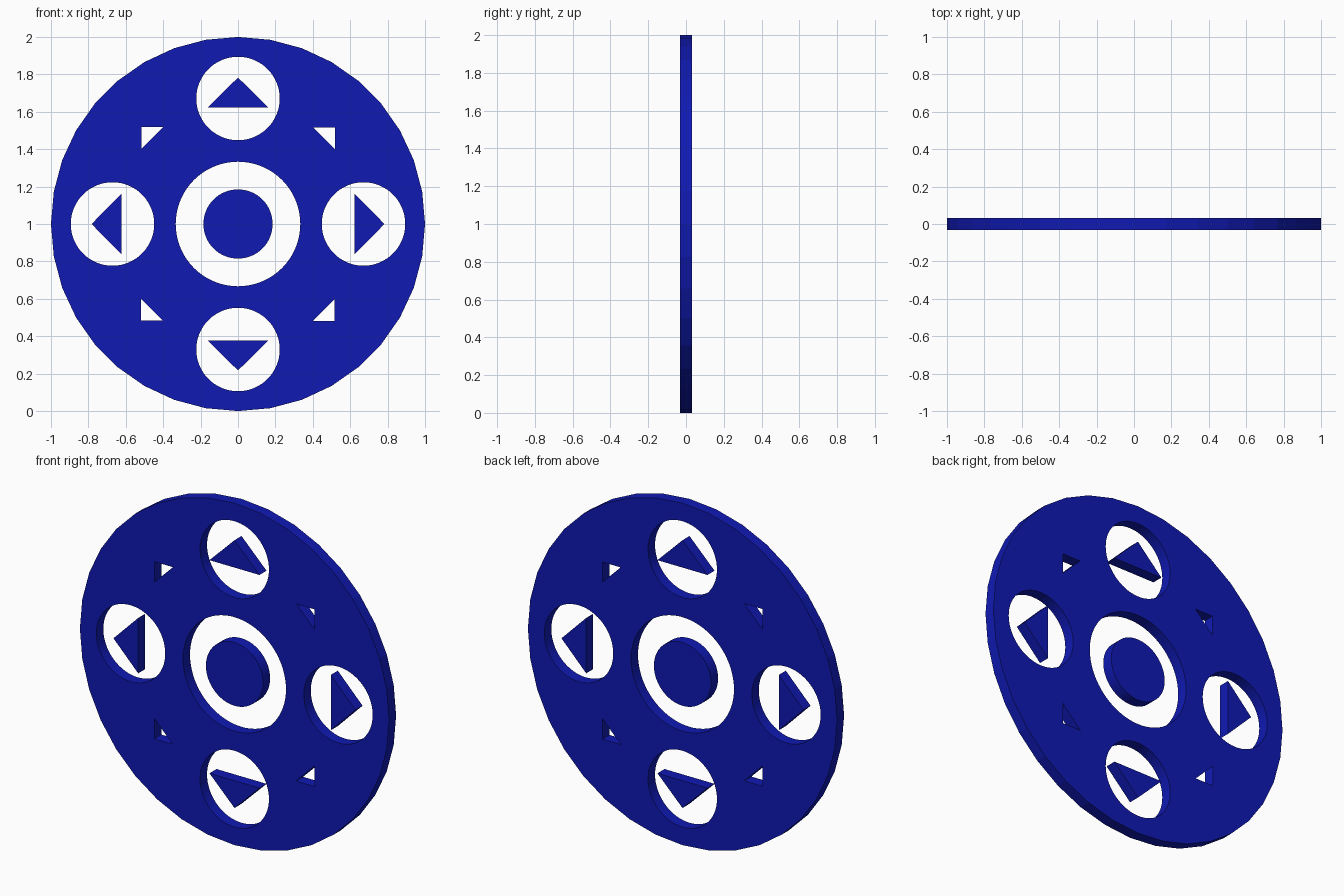
import bpy, bmesh
from math import sin, cos, pi
from mathutils import Matrix

if "Cube" in bpy.data.objects:
    bpy.data.objects.remove(bpy.data.objects["Cube"])

HALF = 0.0325   # half thickness
RING = 0.671    # distance of the arrow holes from the centre

blue = bpy.data.materials.new("blue")
blue.diffuse_color = (0.005, 0.01, 0.45, 1)
blue.use_nodes = True
blue.node_tree.nodes["Principled BSDF"].inputs["Base Color"].default_value = blue.diffuse_color


def circle(r, n, cx=0, cz=0):
    return [(cx + r * sin(2 * pi * i / n), cz + r * cos(2 * pi * i / n)) for i in range(n)]


def slab(name, loops):
    """Upright plate from closed outlines; inner outlines become holes."""
    cu = bpy.data.curves.new(name, 'CURVE')
    cu.dimensions = '2D'
    cu.fill_mode = 'BOTH'
    cu.extrude = HALF
    for pts in loops:
        sp = cu.splines.new('POLY')
        sp.points.add(len(pts) - 1)
        for p, (x, z) in zip(sp.points, pts):
            p.co = (x, z, 0, 1)
        sp.use_cyclic_u = True
    tmp = bpy.data.objects.new(name + "_outline", cu)
    me = bpy.data.meshes.new_from_object(tmp)
    bpy.data.objects.remove(tmp)
    bm = bmesh.new()
    bm.from_mesh(me)
    bmesh.ops.remove_doubles(bm, verts=bm.verts, dist=1e-5)
    bmesh.ops.recalc_face_normals(bm, faces=bm.faces)
    bm.transform(Matrix.Translation((0, 0, 1)) @ Matrix.Rotation(pi / 2, 4, 'X'))
    for f in bm.faces:
        f.smooth = False
    bm.to_mesh(me)
    bm.free()
    me.materials.clear()
    me.materials.append(blue)
    ob = bpy.data.objects.new(name, me)
    bpy.context.collection.objects.link(ob)
    return ob


def turn(pts, k):
    """Rotate outline by k quarter turns."""
    for _ in range(k):
        pts = [(z, -x) for x, z in pts]
    return pts


# Disc with centre hole, four round holes and four corner notches
notch = [(0.4, 0.517), (0.519, 0.517), (0.519, 0.398)]
loops = [circle(1, 36), circle(0.333, 72)]
for k in range(4):
    loops.append(turn(circle(0.223, 64, 0, RING), k))
    loops.append(turn(notch, k))
slab("disc", loops)

# Centre button
slab("centre_button", [circle(0.185, 64)])

# Direction arrows
arrow = [(-0.162, 0.623), (0, 0.783), (0.162, 0.623)]
for k, side in enumerate(("top", "right", "bottom", "left")):
    slab("arrow_" + side, [turn(arrow, k)])
